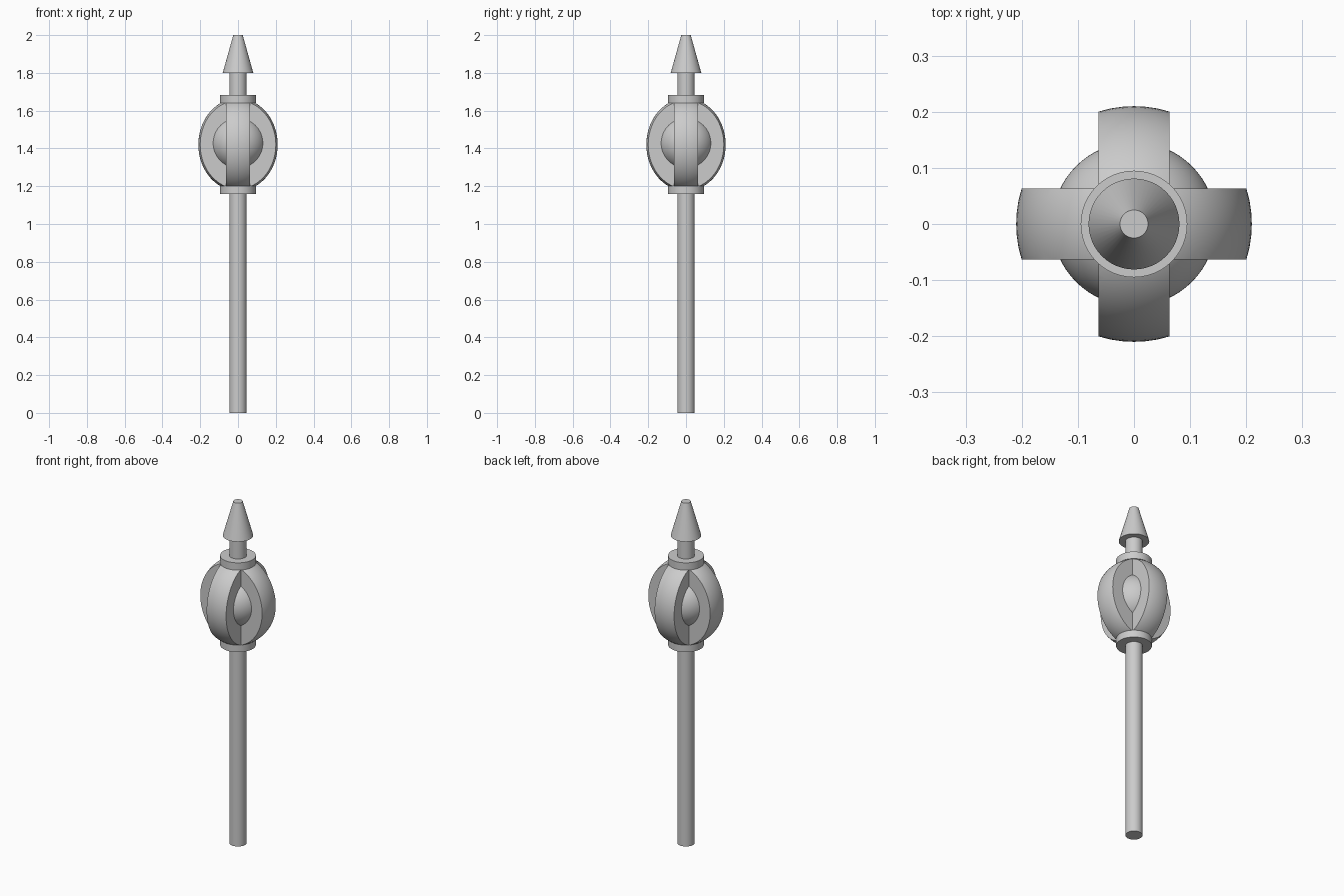
import bpy, bmesh, math
from mathutils import Vector

cube = bpy.data.objects.get("Cube")
if cube:
    bpy.data.objects.remove(cube)

steel = bpy.data.materials.new("grey_steel")
steel.use_nodes = True
GREY = (0.6, 0.6, 0.6, 1)
steel.diffuse_color = GREY
steel.node_tree.nodes["Principled BSDF"].inputs["Base Color"].default_value = GREY

HEAD_Z = 1.42


def finish(name, bm, z):
    bmesh.ops.recalc_face_normals(bm, faces=bm.faces)
    mesh = bpy.data.meshes.new(name)
    bm.to_mesh(mesh)
    bm.free()
    mesh.materials.append(steel)
    obj = bpy.data.objects.new(name, mesh)
    bpy.context.collection.objects.link(obj)
    obj.location.z = z
    bpy.ops.object.select_all(action='DESELECT')
    obj.select_set(True)
    bpy.context.view_layer.objects.active = obj
    bpy.ops.object.shade_smooth_by_angle(angle=math.radians(30))
    return obj


def cone(name, bottom, top, r1, r2):
    bm = bmesh.new()
    bmesh.ops.create_cone(bm, cap_ends=True, segments=48, radius1=r1,
                          radius2=r2, depth=top - bottom)
    return finish(name, bm, (bottom + top) / 2)


def ellipsoid(radius, height):
    bm = bmesh.new()
    bmesh.ops.create_uvsphere(bm, u_segments=64, v_segments=40, radius=1)
    bmesh.ops.scale(bm, vec=(radius, radius, height), verts=bm.verts)
    return bm


def flange_pair(name, axis, half_width=0.063):
    # Keep the slice of the ellipsoid lying within half_width of the axis plane
    bm = ellipsoid(0.21, 0.245)
    for side in (1, -1):
        normal = Vector(axis) * side
        cut = bmesh.ops.bisect_plane(
            bm, geom=bm.verts[:] + bm.edges[:] + bm.faces[:],
            plane_co=normal * half_width, plane_no=normal, clear_outer=True)
        rim = [e for e in cut["geom_cut"] if isinstance(e, bmesh.types.BMEdge)]
        bmesh.ops.contextual_create(bm, geom=rim)
    return finish(name, bm, HEAD_Z)


# Shaft and spike
cone("shaft", 0, 1.82, 0.046, 0.046)
cone("spike_tip", 1.80, 2.0, 0.081, 0.025)

# Collars that clamp the head
cone("lower_collar", 1.16, 1.203, 0.095, 0.095)
cone("upper_collar", 1.64, 1.683, 0.095, 0.095)

# Head: round core with four curved flanges
finish("head_core", ellipsoid(0.146, 0.146), HEAD_Z + 0.008)
flange_pair("side_flanges", (0, 1, 0))
flange_pair("front_back_flanges", (1, 0, 0))
